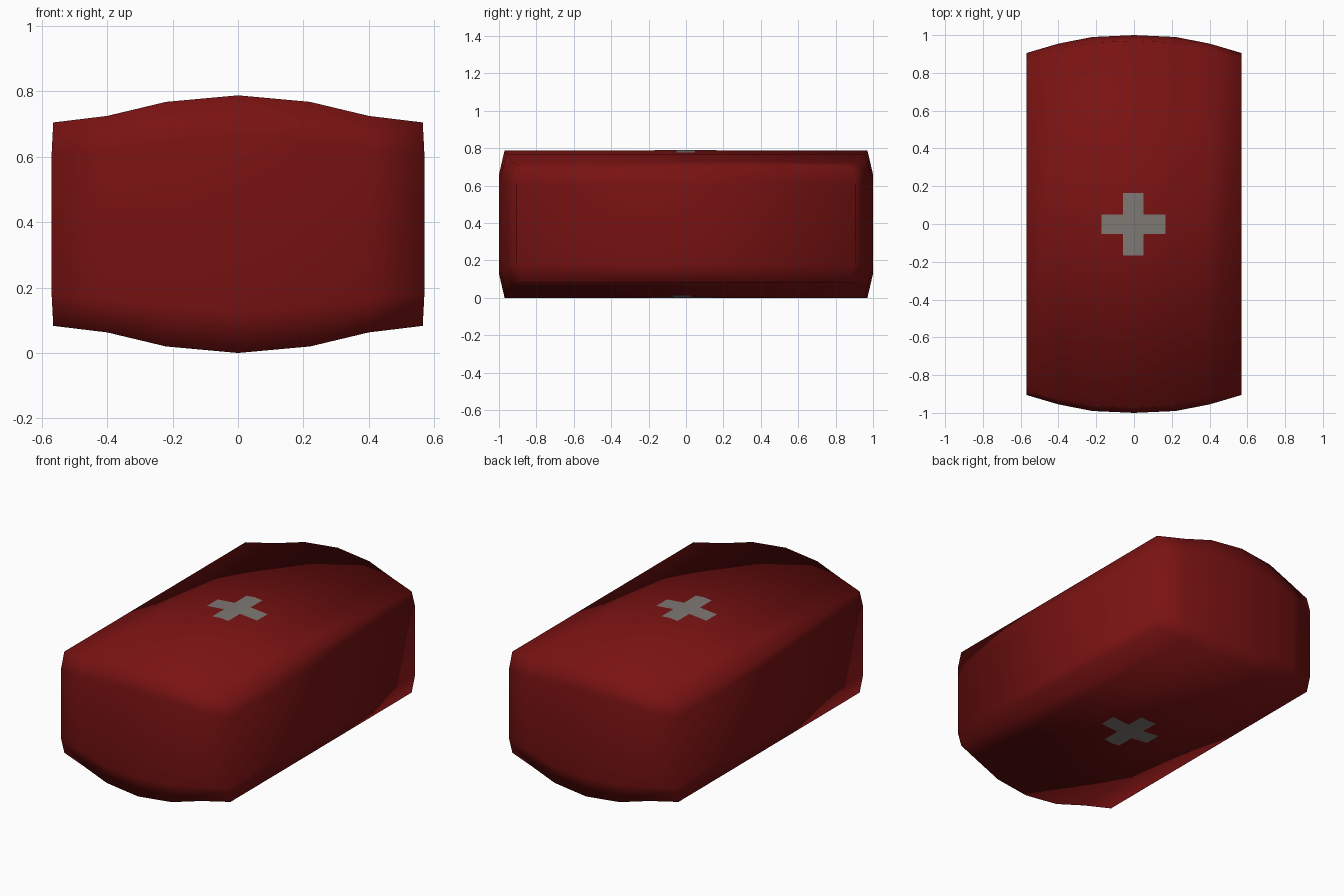
import bpy, bmesh

if "Cube" in bpy.data.objects:
    bpy.data.objects.remove(bpy.data.objects["Cube"])


def material(name, rgb):
    m = bpy.data.materials.new(name)
    m.diffuse_color = (*rgb, 1)
    m.use_nodes = True
    m.node_tree.nodes["Principled BSDF"].inputs["Base Color"].default_value = m.diffuse_color
    return m


def finish(bm, name, mat):
    bmesh.ops.recalc_face_normals(bm, faces=bm.faces)
    me = bpy.data.meshes.new(name)
    bm.to_mesh(me)
    bm.free()
    me.materials.append(mat)
    for p in me.polygons:
        p.use_smooth = True
    ob = bpy.data.objects.new(name, me)
    bpy.context.collection.objects.link(ob)
    return ob


red = material("dark red", (0.19, 0.006, 0.006))
grey = material("warm grey", (0.21, 0.19, 0.175))
MID = 0.394  # half height

# Case: chamfered cross-sections along x
# (x of lip, x of wall, lip y, wall y, lip half height, wall half height)
half = [(0.0, 0.0, 0.97, 1.0, 0.394, 0.265),
        (0.22, 0.22, 0.96, 0.99, 0.374, 0.252),
        (0.40, 0.40, 0.928, 0.955, 0.331, 0.228),
        (0.565, 0.57, 0.88, 0.905, 0.311, 0.215)]
sections = [(-a, -b, *r) for a, b, *r in reversed(half[1:])] + half
bm = bmesh.new()
rings = []
for xl, xw, yl, yw, hl, hw in sections:
    pts = [(xl, -yl, hl), (xl, yl, hl), (xw, yw, hw), (xw, yw, -hw),
           (xl, yl, -hl), (xl, -yl, -hl), (xw, -yw, -hw), (xw, -yw, hw)]
    rings.append([bm.verts.new((x, y, z + MID)) for x, y, z in pts])
for a, b in zip(rings, rings[1:]):
    for i in range(8):
        j = (i + 1) % 8
        bm.faces.new((a[i], a[j], b[j], b[i]))
# Side walls with their sloped lips
for r in (rings[0], rings[-1]):
    for ids in ((0, 1, 2, 7), (7, 2, 3, 6), (6, 3, 4, 5)):
        bm.faces.new([r[i] for i in ids])
finish(bm, "case", red)


# Crosses: thin plates that follow the domed lid and base
def cross(name, side, cx, cy):
    xs = [-0.17, -0.054, 0.0, 0.054, 0.17]
    ys = [-0.166, -0.052, 0.052, 0.166]
    bm = bmesh.new()

    def vert(x, y):
        h = 0.394 - 0.0909 * abs(x + cx) + 0.003
        return bm.verts.new((x + cx, y + cy, MID + side * h))

    for i in range(4):
        for j in range(3):
            if i in (1, 2) or j == 1:
                c = [vert(xs[i], ys[j]), vert(xs[i + 1], ys[j]),
                     vert(xs[i + 1], ys[j + 1]), vert(xs[i], ys[j + 1])]
                bm.faces.new(c if side > 0 else c[::-1])
    bmesh.ops.remove_doubles(bm, verts=bm.verts, dist=1e-4)
    ob = finish(bm, name, grey)
    # make sure the plate faces outward
    if ob.data.polygons[0].normal.z * side < 0:
        ob.data.flip_normals()


cross("top_cross", 1, -0.003, -0.002)
cross("bottom_cross", -1, 0.012, -0.02)
